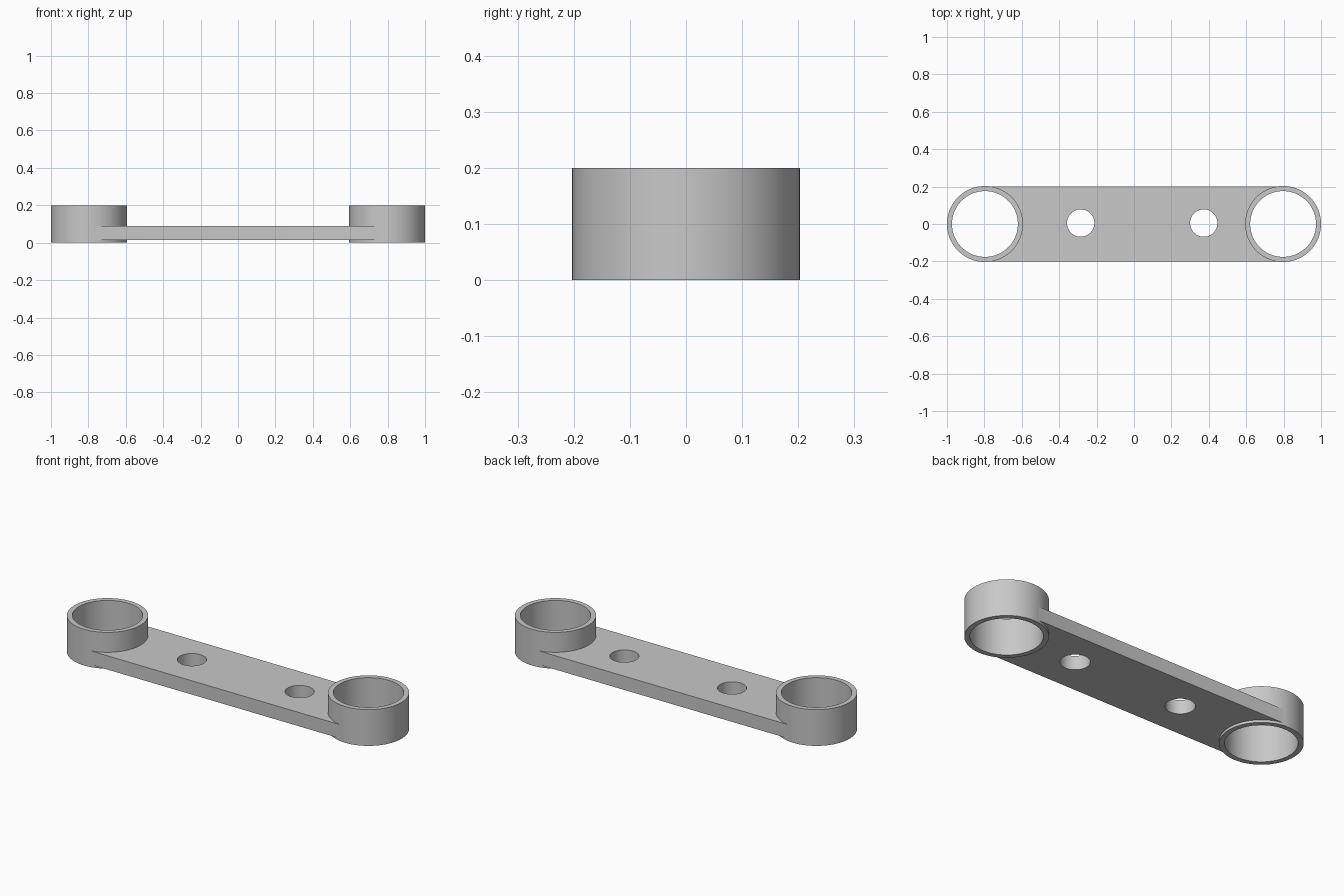
import bpy

cube = bpy.data.objects.get("Cube")
if cube:
    bpy.data.objects.remove(cube, do_unlink=True)

END_X, OUTER_R, BORE_R, HEIGHT = 0.797, 0.203, 0.176, 0.2
PLATE_LOW, PLATE_HIGH, PLATE_HALF_WIDTH = 0.014, 0.09, 0.2
HOLE_R = 0.073

gray = bpy.data.materials.new("plain gray")
gray.use_nodes = True
gray.diffuse_color = (0.58, 0.58, 0.58, 1)
gray.node_tree.nodes["Principled BSDF"].inputs["Base Color"].default_value = gray.diffuse_color


def cylinder(name, x, y, radius, low, high):
    bpy.ops.mesh.primitive_cylinder_add(
        vertices=96, radius=radius, depth=high - low, location=(x, y, (low + high) / 2))
    obj = bpy.context.object
    obj.name = name
    obj.data.materials.append(gray)
    return obj


def combine(target, tool, operation):
    """Join or cut the tool into the target, then discard the tool."""
    mod = target.modifiers.new(operation.title(), "BOOLEAN")
    mod.operation, mod.solver, mod.object = operation, "EXACT", tool
    bpy.ops.object.select_all(action="DESELECT")
    bpy.context.view_layer.objects.active = target
    target.select_set(True)
    bpy.ops.object.modifier_apply(modifier=mod.name)
    bpy.data.objects.remove(tool, do_unlink=True)


# Flat connecting plate, reaching into both end rings
bpy.ops.mesh.primitive_cube_add(size=1, location=(0, 0, (PLATE_LOW + PLATE_HIGH) / 2))
link = bpy.context.object
link.name = "connecting_link"
link.scale = (2 * END_X, 2 * PLATE_HALF_WIDTH, PLATE_HIGH - PLATE_LOW)
bpy.ops.object.transform_apply(location=False, rotation=False, scale=True)
link.data.materials.append(gray)

# End rings
for side in (-1, 1):
    combine(link, cylinder("end_ring", side * END_X, 0, OUTER_R, 0, HEIGHT), "UNION")

# Ring bores
for side in (-1, 1):
    combine(link, cylinder("bore_cutter", side * END_X, 0, BORE_R, -0.1, HEIGHT + 0.1), "DIFFERENCE")

# Small mounting holes
for x in (-0.285, 0.373):
    combine(link, cylinder("hole_cutter", x, 0.005, HOLE_R, -0.1, HEIGHT), "DIFFERENCE")

bpy.ops.object.select_all(action="DESELECT")
link.select_set(True)
bpy.context.view_layer.objects.active = link
bpy.ops.object.shade_smooth_by_angle()
